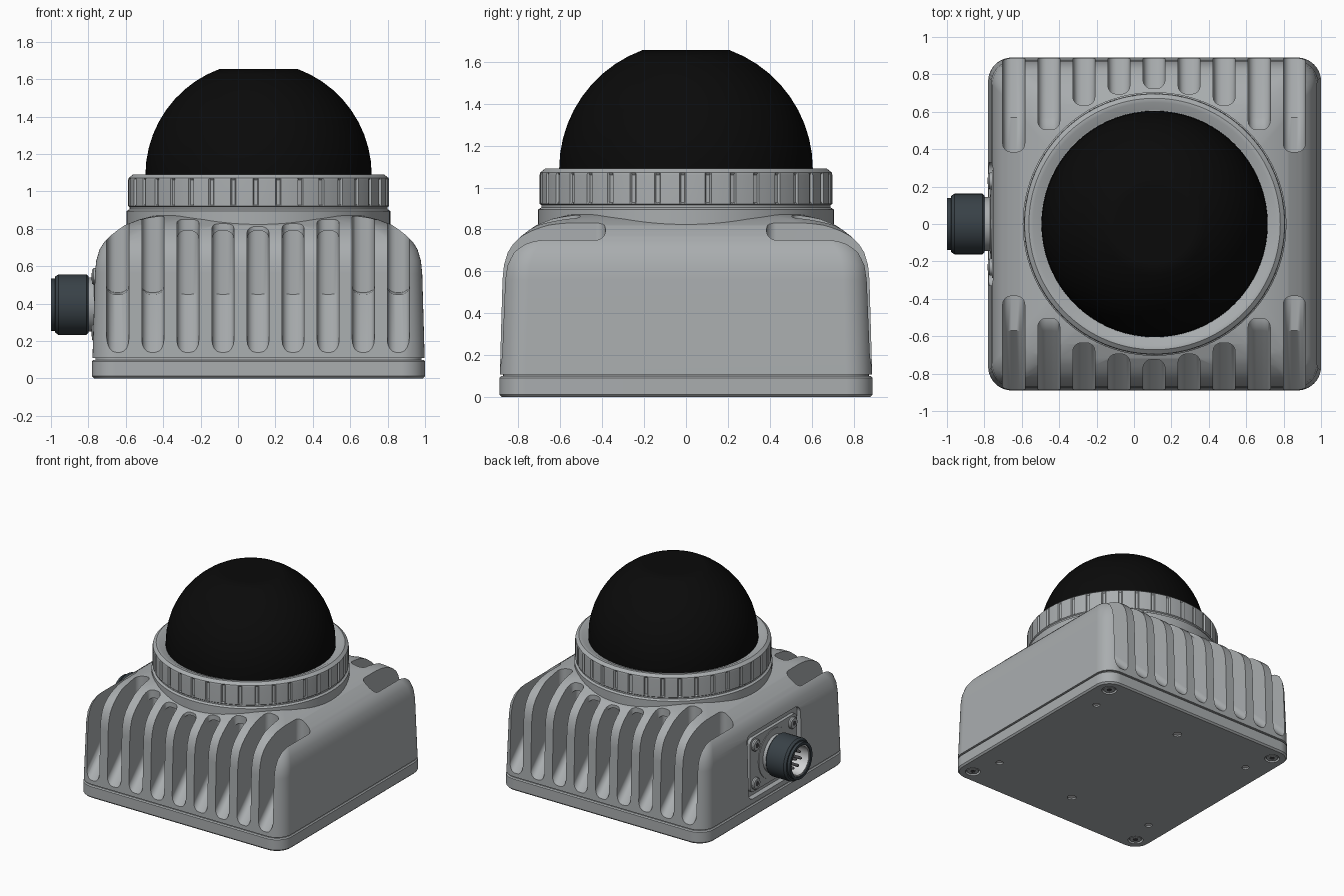
import bpy, bmesh, math
from mathutils import Matrix, Vector

if "Cube" in bpy.data.objects:
    bpy.data.objects.remove(bpy.data.objects["Cube"])

CX = 0.11       # housing axis in x
CZ = 0.395      # connector height


def material(name, rgb):
    m = bpy.data.materials.new(name)
    m.diffuse_color = (*rgb, 1)
    m.use_nodes = True
    m.node_tree.nodes["Principled BSDF"].inputs["Base Color"].default_value = m.diffuse_color
    return m


GREY = material("cast grey", (0.40, 0.42, 0.43))
BLACK = material("dome black", (0.003, 0.003, 0.003))
SLATE = material("connector slate", (0.04, 0.053, 0.063))
LIGHT = material("bright metal", (0.65, 0.66, 0.67))
DARK = material("socket dark", (0.06, 0.06, 0.065))


def finish(name, bm, mat, matrix=None):
    bmesh.ops.recalc_face_normals(bm, faces=bm.faces)
    mesh = bpy.data.meshes.new(name)
    bm.to_mesh(mesh)
    bm.free()
    ob = bpy.data.objects.new(name, mesh)
    bpy.context.collection.objects.link(ob)
    if matrix:
        mesh.transform(matrix)
    mesh.materials.append(mat)
    return ob


def activate(ob):
    bpy.ops.object.select_all(action='DESELECT')
    ob.select_set(True)
    bpy.context.view_layer.objects.active = ob


def smooth(ob, angle=35):
    activate(ob)
    bpy.ops.object.shade_smooth_by_angle(angle=math.radians(angle))
    mod = ob.modifiers.new("weighted", 'WEIGHTED_NORMAL')
    mod.keep_sharp = True
    return ob


def cut(ob, cutter):
    mod = ob.modifiers.new("cut", 'BOOLEAN')
    mod.operation = 'DIFFERENCE'
    mod.solver = 'EXACT'
    mod.object = cutter
    activate(ob)
    bpy.ops.object.modifier_apply(modifier=mod.name)
    bpy.data.objects.remove(cutter)


def loft(bm, rings, cap=True):
    loops = [[bm.verts.new(p) for p in ring] for ring in rings]
    n = len(loops[0])
    for a, b in zip(loops, loops[1:]):
        for i in range(n):
            bm.faces.new((a[i], a[(i + 1) % n], b[(i + 1) % n], b[i]))
    if cap:
        bm.faces.new(loops[0][::-1])
        bm.faces.new(loops[-1])


def rounded_square(z, a, r, seg=10):
    pts = []
    for q in range(4):
        mid = math.pi / 4 + q * math.pi / 2
        cx, cy = math.copysign(a - r, math.cos(mid)), math.copysign(a - r, math.sin(mid))
        for i in range(seg + 1):
            t = q * math.pi / 2 + i / seg * math.pi / 2
            pts.append((CX + cx + r * math.cos(t), cy + r * math.sin(t), z))
    return pts


def circle(r, z, n):
    return [(r * math.cos(2 * math.pi * i / n), r * math.sin(2 * math.pi * i / n), z) for i in range(n)]


def lathe(name, profile, mat, matrix, n=64, closed=False):
    bm = bmesh.new()
    rings = [circle(r, z, n) for r, z in profile]
    loft(bm, rings + rings[:1] if closed else rings, cap=not closed)
    bmesh.ops.remove_doubles(bm, verts=bm.verts, dist=1e-5)
    return smooth(finish(name, bm, mat, matrix))


def slot(bm, x, end, side, width=0.118):
    """Cooling slot: ramped floor, then a pocket, rounded like a milled channel."""
    prof = [(-1.0, 0.03), (-0.57, 0.45)]
    if end < 0.57:
        prof += [(-end, 0.46), (-end, 1.2)]
    else:
        prof += [(-0.57, 0.79), (-end, 0.79), (-end, 1.2)]
    prof += [(-1.0, 1.2)]
    part = bmesh.new()
    loops = [[part.verts.new((x + s * width / 2, y * side, z)) for y, z in prof] for s in (-1, 1)]
    n = len(prof)
    for i in range(n):
        j = (i + 1) % n
        part.faces.new((loops[0][i], loops[0][j], loops[1][j], loops[1][i]))
    for l in loops:
        part.faces.new(l)
    rims = [e for e in part.edges if abs(e.verts[0].co.x - e.verts[1].co.x) < 1e-6]
    bmesh.ops.recalc_face_normals(part, faces=part.faces)
    bmesh.ops.bevel(part, geom=rims, offset=0.045, segments=4, profile=0.5, affect='EDGES')
    tmp = bpy.data.meshes.new("tmp")
    part.to_mesh(tmp)
    part.free()
    bm.from_mesh(tmp)
    bpy.data.meshes.remove(tmp)


# housing: tapered rounded square with a hipped shoulder
sections = [(0.09, 0.872, 0.11), (0.109, 0.872, 0.11), (0.109, 0.888, 0.125), (0.56, 0.875, 0.125),
            (0.63, 0.868, 0.125), (0.69, 0.85, 0.125), (0.73, 0.825, 0.125), (0.765, 0.79, 0.125),
            (0.792, 0.755, 0.13), (0.82, 0.715, 0.14), (0.85, 0.64, 0.15), (0.872, 0.55, 0.17),
            (0.885, 0.42, 0.2)]
bm = bmesh.new()
loft(bm, [rounded_square(*s) for s in sections])
housing = finish("housing", bm, GREY)

# cooling slots front and back
bm = bmesh.new()
ends = [0.725, 0.695, 0.635, 0.505, 0.385]
for i in range(-4, 5):
    for side in (1, -1):
        slot(bm, 0.107 + i * 0.1875, ends[abs(i)], side)
cut(housing, finish("slot_cutter", bm, GREY))

# recess around the connector
bm = bmesh.new()
bmesh.ops.create_cube(bm, size=1, matrix=Matrix.Translation((-0.87, 0, CZ)) @ Matrix.Diagonal((0.27, 0.66, 0.5, 1)))
edges = [e for e in bm.edges if abs(e.verts[0].co.x - e.verts[1].co.x) > 0.1]
bmesh.ops.bevel(bm, geom=edges, offset=0.05, segments=4, profile=0.5, affect='EDGES')
cut(housing, finish("recess_cutter", bm, GREY))
smooth(housing)

# base cover with screw pockets and mounting holes
bm = bmesh.new()
loft(bm, [rounded_square(*s) for s in [(0, 0.878, 0.115), (0.012, 0.89, 0.127),
                                      (0.092, 0.89, 0.127), (0.1, 0.882, 0.12)]])
base = finish("base_cover", bm, GREY)
corners = [(sx, sy) for sx in (-1, 1) for sy in (-1, 1)]
holes = [(CX + sx * 0.775, sy * 0.775, 0.055) for sx, sy in corners]
mounts = [(CX + sx * 0.71, sy * 0.55, 0.026) for sx, sy in corners]
mounts += [(CX - 0.02, sy * 0.6, 0.032) for sy in (-1, 1)]
bm = bmesh.new()
for x, y, r in holes + mounts:
    bmesh.ops.create_cone(bm, cap_ends=True, segments=24, radius1=r, radius2=r, depth=0.05,
                          matrix=Matrix.Translation((x, y, 0)))
cut(base, finish("hole_cutter", bm, GREY))
smooth(base)
for x, y, r in holes:
    at = Matrix.Translation((x, y, 0.004))
    lathe("base_screw", [(0.042, 0), (0.046, 0.005), (0.046, 0.03)], GREY, at, 24)
    lathe("base_screw_socket", [(0.02, -0.002), (0.02, 0.01)], DARK, at, 6)
for x, y, r in mounts:
    lathe("mount_insert", [(r, 0), (r, 0.02)], LIGHT, Matrix.Translation((x, y, 0.012)), 24)

# collar, notched clamp ring and dome
axis = Matrix.Translation((CX, 0, 0))
lathe("collar", [(0.705, 0.80), (0.705, 0.895), (0.69, 0.905), (0.69, 0.93)], GREY, axis, 96)


def notched(r, z, depth, teeth=36):
    pts = []
    for i in range(teeth):
        for f, d in ((0.0, 0), (0.25, 0), (0.5, 0), (0.75, 0), (0.8, depth), (0.95, depth)):
            t = 2 * math.pi * (i + f) / teeth
            pts.append(((r - d) * math.cos(t), (r - d) * math.sin(t), z))
    return pts


bm = bmesh.new()
loft(bm, [notched(*s) for s in [(0.60, 0.912, 0), (0.685, 0.912, 0), (0.698, 0.922, 0), (0.698, 0.93, 0.012),
                                (0.698, 1.06, 0.012), (0.695, 1.072, 0), (0.672, 1.09, 0), (0.65, 1.09, 0),
                                (0.612, 1.07, 0), (0.60, 1.07, 0), (0.60, 0.912, 0)]], cap=False)
bmesh.ops.remove_doubles(bm, verts=bm.verts, dist=1e-5)
smooth(finish("clamp_ring", bm, GREY, axis), 30)

R = 0.605
dome = [(R, 1.0)] + [(R * math.cos(math.radians(t)), 1.087 + R * math.sin(math.radians(t)))
                     for t in range(0, 71, 7)]
lathe("dome", dome, BLACK, axis, 72)

# connector, built along the -x direction
out = Matrix.Translation((-0.80, 0, CZ)) @ Matrix.Rotation(-math.pi / 2, 4, 'Y')
lathe("connector_neck", [(0.19, -0.07), (0.19, -0.035), (0.145, -0.03), (0.145, 0.01)], GREY, out, 48)
lathe("connector_nut", [(0.12, 0), (0.152, 0), (0.162, 0.01), (0.162, 0.16), (0.15, 0.177), (0.14, 0.178),
                        (0.14, 0.2), (0.118, 0.2), (0.118, 0.02)], SLATE, out, 48, closed=True)
lathe("connector_liner", [(0.119, 0.03), (0.119, 0.19), (0.108, 0.19), (0.108, 0.06)], LIGHT, out, 48)
for i in range(8):
    t = 2 * math.pi * i / 7
    r = 0.066 if i < 7 else 0
    at = out @ Matrix.Translation((r * math.cos(t), r * math.sin(t), 0.05))
    lathe("connector_pin", [(0.011, 0), (0.011, 0.1), (0.005, 0.11)], DARK, at, 12)

# connector flange plate with four screws
bm = bmesh.new()
bmesh.ops.create_cube(bm, size=1, matrix=Matrix.Translation((-0.745, 0, CZ)) @ Matrix.Diagonal((0.03, 0.58, 0.42, 1)))
edges = [e for e in bm.edges if abs(e.verts[0].co.x - e.verts[1].co.x) > 0.02]
bmesh.ops.bevel(bm, geom=edges, offset=0.04, segments=4, profile=0.5, affect='EDGES')
smooth(finish("flange_plate", bm, GREY))
for sy, sz in corners:
    at = Matrix.Translation((0, sy * 0.23, sz * 0.15)) @ out
    lathe("flange_screw", [(0.045, -0.045), (0.045, -0.028), (0.038, -0.02)], GREY, at, 24)
    lathe("flange_screw_socket", [(0.02, -0.03), (0.02, -0.018)], DARK, at, 6)
